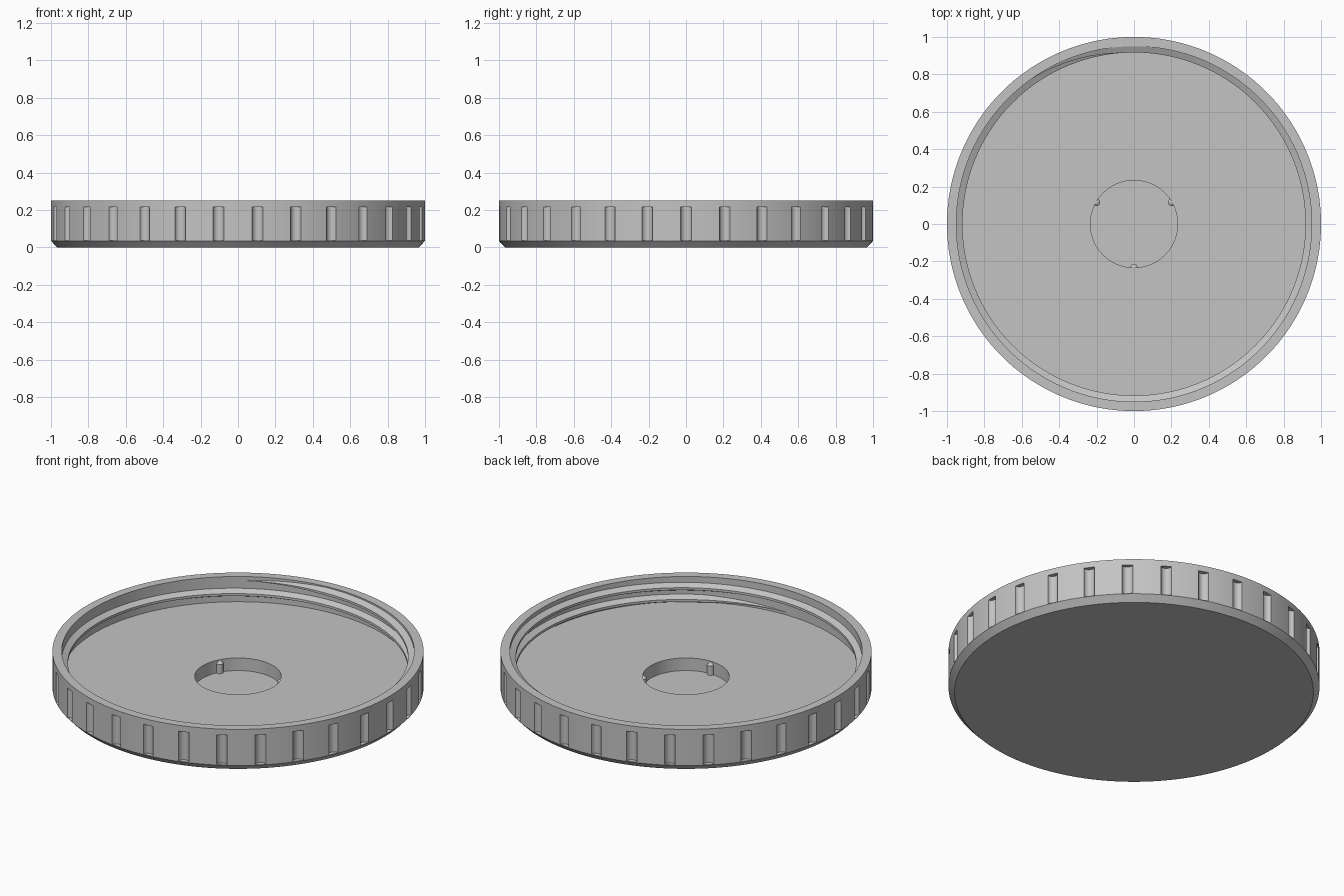
import bpy, bmesh, math
from math import cos, sin, pi, radians
from mathutils import Matrix

if "Cube" in bpy.data.objects:
    bpy.data.objects.remove(bpy.data.objects["Cube"], do_unlink=True)

HEIGHT, FLOOR, POCKET = 0.25, 0.10, 0.025
WALL_R, POCKET_R = 0.95, 0.233

grey = bpy.data.materials.new("plain grey")
grey.use_nodes = True
grey.diffuse_color = (0.55, 0.55, 0.55, 1)
grey.node_tree.nodes["Principled BSDF"].inputs["Base Color"].default_value = grey.diffuse_color


def make_object(name, bm):
    bmesh.ops.recalc_face_normals(bm, faces=bm.faces)
    mesh = bpy.data.meshes.new(name)
    bm.to_mesh(mesh)
    bm.free()
    mesh.materials.append(grey)
    obj = bpy.data.objects.new(name, mesh)
    bpy.context.collection.objects.link(obj)
    return obj


def select_only(obj):
    bpy.ops.object.select_all(action='DESELECT')
    obj.select_set(True)
    bpy.context.view_layer.objects.active = obj


def smooth(obj):
    select_only(obj)
    bpy.ops.object.shade_smooth_by_angle(angle=radians(30))


def lathe(name, profile, steps):
    """Turn an (r, z) profile around the z axis."""
    bm = bmesh.new()
    verts = [bm.verts.new((r, 0, z)) for r, z in profile]
    edges = [bm.edges.new(pair) for pair in zip(verts, verts[1:])]
    bmesh.ops.spin(bm, geom=verts + edges, cent=(0, 0, 0), axis=(0, 0, 1),
                   angle=2 * pi, steps=steps)
    bmesh.ops.remove_doubles(bm, verts=bm.verts, dist=1e-5)
    return make_object(name, bm)


# Lid shell: chamfered base, rim wall, raised floor and central pocket
lid = lathe("lid_shell", [
    (0, 0), (0.967, 0), (1, 0.035), (1, HEIGHT), (WALL_R, HEIGHT),
    (WALL_R, FLOOR), (POCKET_R, FLOOR), (POCKET_R, POCKET), (0, POCKET)], 180)

# Grip grooves cut around the outside
bm = bmesh.new()
groove_low, groove_high = 0.038, 0.215
for i in range(30):
    a = radians(12 * i)
    place = Matrix.Translation((1.005 * cos(a), 1.005 * sin(a),
                                (groove_low + groove_high) / 2))
    bmesh.ops.create_cone(bm, cap_ends=True, segments=24, radius1=0.03, radius2=0.03,
                          depth=groove_high - groove_low, matrix=place)
cutter = make_object("groove_cutter", bm)
cutter.hide_render = True
cut = lid.modifiers.new("grooves", 'BOOLEAN')
cut.operation = 'DIFFERENCE'
cut.solver = 'EXACT'
cut.object = cutter
select_only(lid)
bpy.ops.object.modifier_apply(modifier=cut.name)
bpy.data.objects.remove(cutter, do_unlink=True)
smooth(lid)

# Screw thread: tapered helical ridge inside the wall
bm = bmesh.new()
turns, per_turn, pitch = 1.6, 144, 0.07
count = int(turns * per_turn)
rings = []
for i in range(count + 1):
    a = -pi / 2 + 2 * pi * i / per_turn
    z = 0.115 + pitch * i / per_turn
    taper = max(0.02, min(1, i / 12, (count - i) / 12))
    section = [(WALL_R + 0.003, -0.025), (WALL_R - 0.033 * taper, -0.007),
               (WALL_R - 0.033 * taper, 0.007), (WALL_R + 0.003, 0.025)]
    rings.append([bm.verts.new((r * cos(a), r * sin(a), z + h * taper))
                  for r, h in section])
for low, high in zip(rings, rings[1:]):
    for j in range(4):
        k = (j + 1) % 4
        bm.faces.new((low[j], low[k], high[k], high[j]))
bm.faces.new(rings[0])
bm.faces.new(rings[-1])
smooth(make_object("screw_thread", bm))

# Three pointed ribs on the pocket wall
for i, angle in enumerate((30, 150, 270)):
    rib = lathe(f"pocket_rib_{i + 1}", [
        (0, POCKET - 0.005), (0.02, POCKET - 0.005), (0.02, 0.08), (0, FLOOR)], 20)
    rib.location = (POCKET_R * cos(radians(angle)), POCKET_R * sin(radians(angle)), 0)
    smooth(rib)
